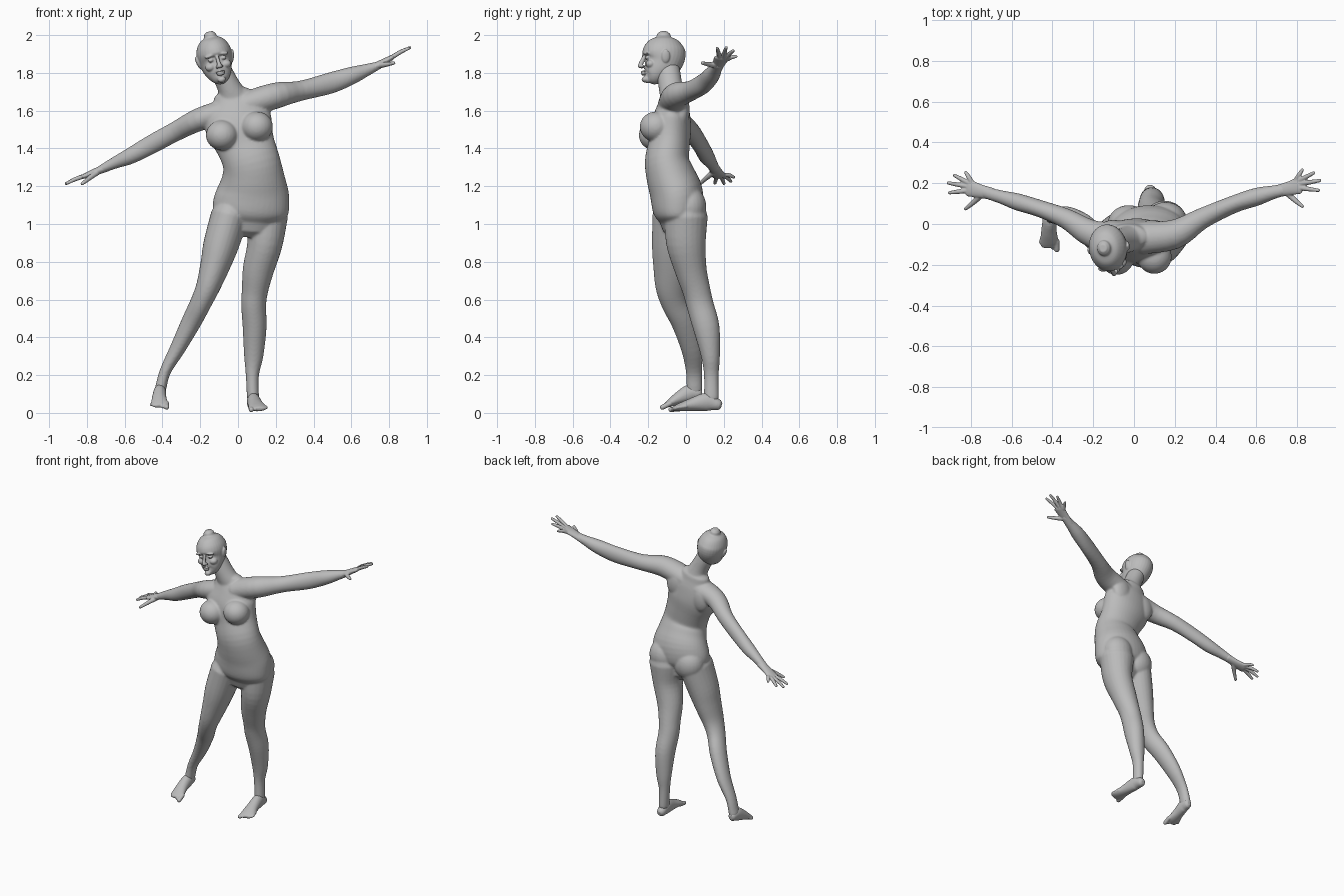
import bpy, bmesh, math
from mathutils import Vector, Matrix

if "Cube" in bpy.data.objects:
    bpy.data.objects.remove(bpy.data.objects["Cube"])

skin = bpy.data.materials.new("plain grey")
skin.use_nodes = True
GREY = (0.5, 0.5, 0.5, 1)
skin.diffuse_color = GREY
skin.node_tree.nodes["Principled BSDF"].inputs["Base Color"].default_value = GREY

X_AXIS, Y_AXIS = Vector((1, 0, 0)), Vector((0, 1, 0))


def spline(points, steps):
    """Smooth curve through points that carry position and two radii."""
    pts = [Vector(p) for p in points]
    pts = [pts[0] * 2 - pts[1]] + pts + [pts[-1] * 2 - pts[-2]]
    result = []
    for a, b, c, d in zip(pts, pts[1:], pts[2:], pts[3:]):
        for i in range(steps):
            t = i / steps
            result.append(b + (c - a) * (t / 2) + (a * 2 - b * 5 + c * 4 - d) * (t * t / 2)
                          + (b * 3 - a - c * 3 + d) * (t ** 3 / 2))
    return result + [pts[-2]]


def loft(bm, points, across=X_AXIS, sides=24, steps=4):
    """Sweep an ellipse along (x, y, z, radius across, other radius), with round ends."""
    path = spline(points, steps)
    places = [Vector(p[:3]) for p in path]
    rings = []
    for i, p in enumerate(path):
        tangent = (places[min(i + 1, len(path) - 1)] - places[max(i - 1, 0)]).normalized()
        u = (across - tangent * across.dot(tangent)).normalized()
        v = tangent.cross(u)
        end = -1 if i == 0 else 1 if i == len(path) - 1 else 0
        caps = (0, 0.5, 0.87) if end else (0,)
        for k in (caps[::-1] if end < 0 else caps):
            centre = places[i] + tangent * (end * k * min(p[3], p[4]))
            size = math.sqrt(1 - k * k)
            rings.append([bm.verts.new(centre + u * (math.cos(a) * p[3] * size)
                                       + v * (math.sin(a) * p[4] * size))
                          for a in (math.tau * j / sides for j in range(sides))])
    for lower, upper in zip(rings, rings[1:]):
        for j in range(sides):
            k = (j + 1) % sides
            bm.faces.new((lower[j], lower[k], upper[k], upper[j]))
    bm.faces.new(rings[0][::-1])
    bm.faces.new(rings[-1])


def ball(bm, centre, radii, turn=0):
    matrix = Matrix.Translation(centre) @ Matrix.Rotation(turn, 4, 'Y') @ Matrix.Diagonal((*radii, 1))
    bmesh.ops.create_uvsphere(bm, u_segments=24, v_segments=16, radius=1, matrix=matrix)


def finish(bm, name, voxel, rounds, matrix=Matrix()):
    """Fuse the overlapping volumes into one smooth skin."""
    bmesh.ops.transform(bm, matrix=matrix, verts=bm.verts)
    bmesh.ops.recalc_face_normals(bm, faces=bm.faces)
    mesh = bpy.data.meshes.new(name)
    bm.to_mesh(mesh)
    bm.free()
    obj = bpy.data.objects.new(name, mesh)
    bpy.context.collection.objects.link(obj)
    fuse = obj.modifiers.new("fuse", 'REMESH')
    fuse.mode = 'VOXEL'
    fuse.voxel_size = voxel
    relax = obj.modifiers.new("relax", 'SMOOTH')
    relax.factor = 0.5
    relax.iterations = rounds
    bpy.ops.object.select_all(action='DESELECT')
    obj.select_set(True)
    bpy.context.view_layer.objects.active = obj
    bpy.ops.object.convert(target='MESH')
    bpy.ops.object.shade_smooth()
    obj.data.materials.clear()
    obj.data.materials.append(skin)


# Torso and neck
body = bmesh.new()
loft(body, [(.06, -.04, 1.02, .16, .1), (.065, -.045, 1.07, .2, .13), (.078, -.05, 1.16, .194, .14),
            (.08, -.08, 1.25, .166, .13), (.07, -.1, 1.33, .152, .118), (.04, -.09, 1.42, .155, .11),
            (.005, -.08, 1.52, .178, .108), (-.01, -.07, 1.6, .165, .09), (-.025, -.065, 1.66, .11, .07)],
     sides=40)
loft(body, [(-.01, -.06, 1.63, .1, .07), (-.045, -.08, 1.72, .064, .064), (-.095, -.095, 1.82, .058, .062)])

# Chest, seat and shoulder blades
ball(body, (-.085, -.165, 1.47), (.085, .085, .08))
ball(body, (.1, -.16, 1.515), (.085, .085, .08))
ball(body, (.155, .015, 1.09), (.105, .093, .11))
ball(body, (-.025, 0, 1.07), (.105, .093, .11))
ball(body, (-.1, -.02, 1.54), (.07, .04, .09))
ball(body, (.09, -.02, 1.6), (.07, .04, .09))

# Arms
loft(body, [(.04, -.07, 1.63, .08, .07), (.2, -.05, 1.68, .072, .069), (.33, .025, 1.705, .052, .053),
            (.485, .095, 1.745, .043, .056), (.6, .133, 1.785, .044, .047), (.68, .155, 1.815, .034, .033),
            (.75, .17, 1.842, .028, .02)], Y_AXIS)
loft(body, [(-.04, -.07, 1.6, .08, .07), (-.2, -.05, 1.555, .068, .061), (-.33, .025, 1.49, .05, .052),
            (-.46, .075, 1.42, .042, .05), (-.57, .108, 1.36, .042, .043), (-.65, .132, 1.325, .033, .032),
            (-.74, .157, 1.282, .028, .02)], Y_AXIS)

# Legs
loft(body, [(.15, 0, 1.04, .115, .115), (.143, 0, .9, .094, .105), (.108, .025, .76, .083, .085),
            (.09, .055, .65, .07, .074), (.083, .075, .57, .066, .072), (.088, .108, .45, .063, .07),
            (.083, .13, .3, .051, .05), (.076, .134, .2, .035, .039), (.079, .135, .08, .032, .04)])
loft(body, [(-.045, -.05, 1.04, .1, .128), (-.09, -.067, .89, .094, .114), (-.12, -.075, .785, .08, .1),
            (-.158, -.08, .67, .064, .082), (-.198, -.06, .58, .056, .07), (-.248, -.012, .48, .052, .066),
            (-.32, .03, .34, .041, .056), (-.385, .042, .22, .03, .043), (-.412, .045, .12, .03, .042)])
finish(body, "body", .007, 6)

# Head, shaped upright and then tilted and turned
head = bmesh.new()
loft(head, [(0, -.086, -.128, .022, .022), (0, -.066, -.115, .05, .05), (0, -.04, -.085, .07, .074),
            (0, -.012, -.045, .084, .1), (0, 0, 0, .093, .115), (0, 0, .04, .089, .109),
            (0, 0, .08, .066, .08), (0, 0, .1, .036, .04)], sides=32)
loft(head, [(0, -.106, -.01, .009, .01), (0, -.119, -.04, .01, .012), (0, -.127, -.058, .013, .012)], steps=3)
ball(head, (0, -.111, -.09), (.026, .011, .006))
ball(head, (0, -.109, -.101), (.022, .011, .007))
ball(head, (0, -.1, -.13), (.022, .018, .016))
for side in (-1, 1):
    ball(head, (side * .035, -.095, .004), (.03, .017, .009), side * .15)
    ball(head, (side * .035, -.092, -.02), (.015, .012, .009))
    ball(head, (side * .042, -.075, -.055), (.028, .026, .022))
    ball(head, (side * .012, -.116, -.061), (.009, .011, .008))
    ball(head, (side * .092, 0, -.02), (.01, .022, .036), side * .25)
pose = (Matrix.Translation((-.125, -.118, 1.89)) @ Matrix.Rotation(math.radians(-12), 4, 'Y')
        @ Matrix.Rotation(math.radians(7), 4, 'Z'))
finish(head, "head", .004, 4, pose)


def make_hand(name, side, wrist, slope):
    """Flat palm, four spread fingers and a thumb that points forward."""
    bm = bmesh.new()
    base = Vector(wrist)

    def at(out, along, drop=0):
        return tuple(base + Vector((side * out, along, slope * out - drop)))

    loft(bm, [(*at(-.03, -.005), .029, .023), (*at(.03, .008), .034, .019),
              (*at(.085, .024), .042, .014)], Y_AXIS)
    for out, along in ((.18, 0), (.185, .048), (.155, .085), (.1, .1)):
        root = at(.05 + out * .2, .012 + along * .4)
        middle = at(.025 + out * .6, .006 + along * .7, -.004)
        loft(bm, [(*root, .012, .012), (*middle, .0115, .0115), (*at(out, along), .0085, .0085)], sides=12)
    loft(bm, [(*at(.02, -.005, .005), .018, .016), (*at(.06, -.045, .02), .013, .013),
              (*at(.1, -.078, .035), .009, .009)], sides=12)
    finish(bm, name, .004, 3)


make_hand("left_hand", 1, (.725, .165, 1.832), .55)
make_hand("right_hand", -1, (-.725, .153, 1.288), -.4)


def make_foot(name, sections, side, toe, back, lift):
    """Tapered sole and instep with five toes, the big one inside."""
    bm = bmesh.new()
    loft(bm, sections)
    for i in range(5):
        tip = Vector(toe) + Vector((side * .02 * i, .009 * i, .003 * i))
        root = tip + Vector((-side * .003 * i, back, lift))
        size = .014 if i == 0 else .0105 - .0005 * i
        loft(bm, [(*root, size, size), (*tip, size, size)], sides=12)
    finish(bm, name, .004, 4)


make_foot("left_foot", [(.079, .163, .045, .03, .032), (.082, .11, .058, .035, .048),
                        (.092, .03, .044, .04, .034), (.104, -.035, .029, .049, .021),
                        (.109, -.06, .023, .046, .014)], 1, (.07, -.08, .017), .045, .006)
make_foot("right_foot", [(-.413, .06, .105, .029, .034), (-.414, .02, .105, .034, .045),
                         (-.417, -.035, .08, .038, .034), (-.415, -.085, .052, .045, .021),
                         (-.413, -.105, .041, .043, .014)], -1, (-.378, -.125, .03), .04, .02)
